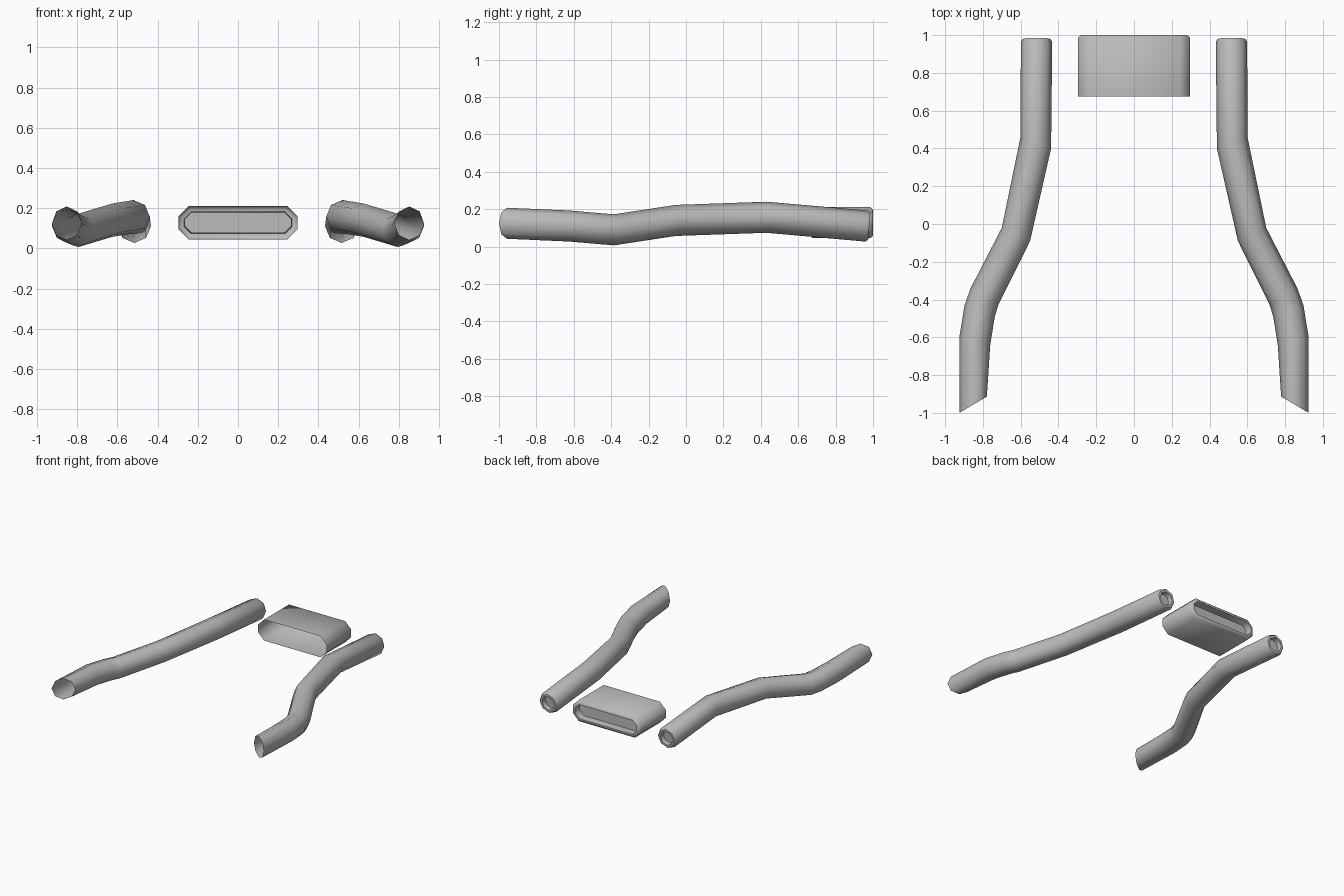
import bpy
import bmesh
import math
from mathutils import Vector

cube = bpy.data.objects.get("Cube")
if cube:
    bpy.data.objects.remove(cube, do_unlink=True)

# Single flat metal colour
metal = bpy.data.materials.new("grey metal")
metal.use_nodes = True
GREY = (0.5, 0.5, 0.5, 1)
metal.diffuse_color = GREY
metal.node_tree.nodes["Principled BSDF"].inputs["Base Color"].default_value = GREY


def skin(name, rings, flip=False):
    """Join matching rings into an open-fronted tube with a closed last ring."""
    bm = bmesh.new()
    loops = [[bm.verts.new(p) for p in ring] for ring in rings]
    for a, b in zip(loops, loops[1:]):
        for i in range(len(a)):
            j = (i + 1) % len(a)
            bm.faces.new((a[i], b[i], b[j], a[j]))
    bm.faces.new(loops[-1][::-1])
    if flip:
        bmesh.ops.reverse_faces(bm, faces=bm.faces[:])
    mesh = bpy.data.meshes.new(name)
    bm.to_mesh(mesh)
    bm.free()
    mesh.materials.append(metal)
    obj = bpy.data.objects.new(name, mesh)
    bpy.context.collection.objects.link(obj)
    bpy.ops.object.select_all(action="DESELECT")
    obj.select_set(True)
    bpy.context.view_layer.objects.active = obj
    bpy.ops.object.shade_smooth_by_angle(angle=math.radians(50))
    return obj


def pipe_ring(side, centre, half, up):
    """Octagon around centre; half points to the outer side, up to the top."""
    ring = []
    for k in range(8):
        a = k * math.tau / 8
        p = Vector(centre) + Vector(half) * math.cos(a) + Vector(up) * math.sin(a)
        ring.append((p.x * side, p.y, p.z))
    return ring


R = 0.083
# Bends of the pipe: centre, then outward offset of the mitred ring
BENDS = [
    ((0.852, -0.957, 0.125), (0.073, -0.043)),
    ((0.843, -0.62, 0.11), (0.082, 0.02)),
    ((0.817, -0.46, 0.096), (0.08, 0.03)),
    ((0.792, -0.385, 0.09), (0.074, 0.043)),
    ((0.625, -0.055, 0.14), (0.075, 0.035)),
    ((0.52, 0.43, 0.157), (0.081, 0.03)),
]
# Rolled lip and recessed plug at the rear: y, radius
LIP = [(0.965, R), (0.98, 0.073), (0.98, 0.055), (0.945, 0.05)]

for side, label in ((1, "left"), (-1, "right")):
    rings = [pipe_ring(side, c, (h[0], h[1], 0), (0, 0, R)) for c, h in BENDS]
    for y, r in LIP:
        rings.append(pipe_ring(side, (0.516, y, 0.11), (r, 0, 0), (0, 0.08 * r, r)))
    skin(label + "_pipe", rings, flip=side < 0)


def duct_ring(y, inset):
    """Chamfered rectangle, inset evenly from the outer outline."""
    w, h = 0.297 - inset, 0.083 - inset
    c = 0.052 - 0.586 * inset
    quarter = [(w, h - c), (w - c, h)]
    pts = quarter + [(-x, z) for x, z in reversed(quarter)]
    pts += [(-x, -z) for x, z in pts]
    return [(x, y, z + 0.128) for x, z in pts]


# Flat central duct, open at the front with a lipped recess at the rear
skin("centre_duct", [duct_ring(y, d) for y, d in (
    (0.675, 0), (0.985, 0), (1.0, 0.014), (1.0, 0.028), (0.945, 0.032))])
